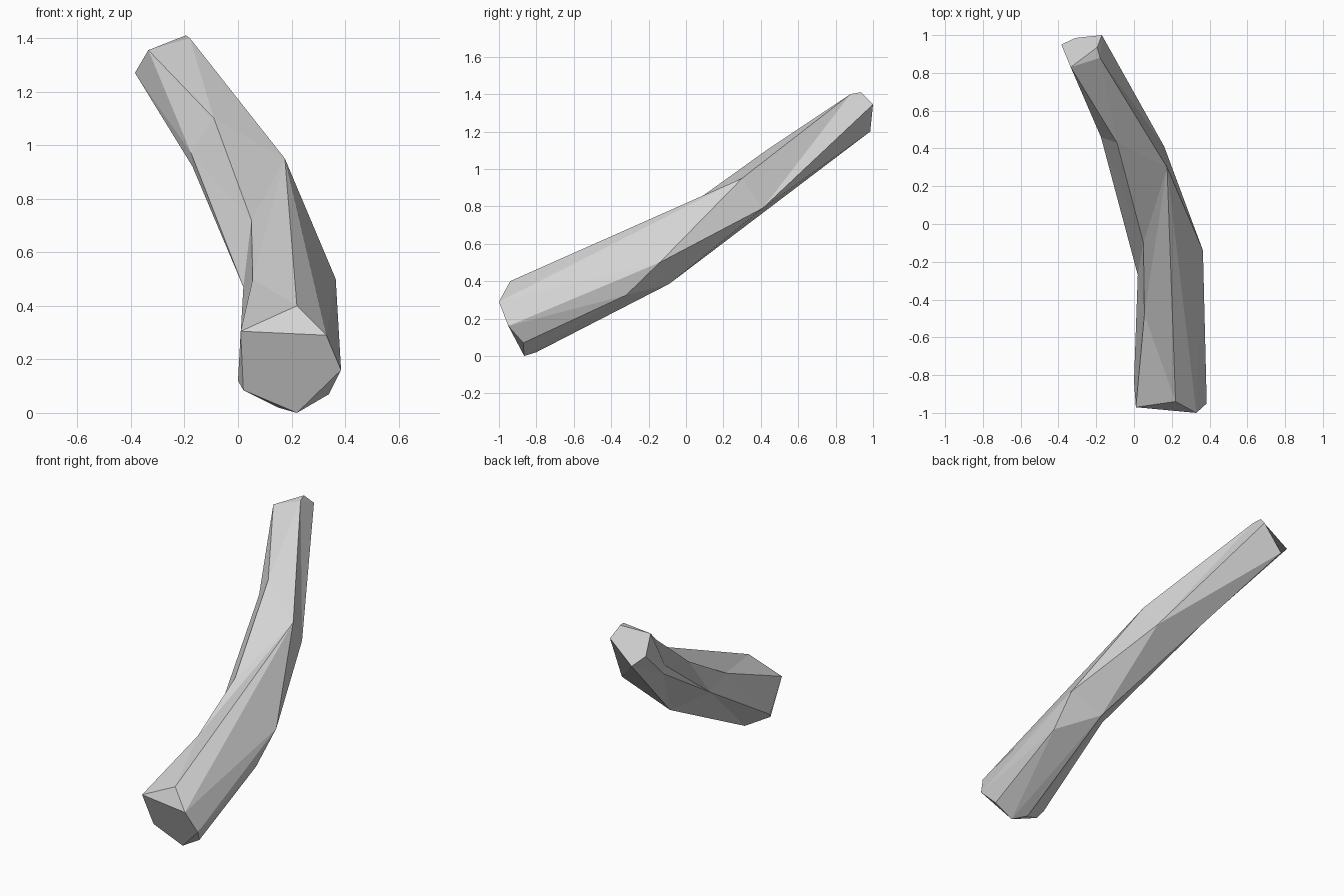
import bpy
import bmesh

cube = bpy.data.objects.get("Cube")
if cube:
    bpy.data.objects.remove(cube, do_unlink=True)

# Corner points of the faceted, bent stick
corners = {
    # thick front end
    "front_left": (.01, -.97, .305), "front_top": (.22, -.94, .40),
    "front_right": (.33, -1, .29), "front_side": (.385, -.95, .16),
    "front_low": (.34, -.87, .07), "front_base": (.22, -.865, 0),
    "front_under": (.15, -.8, .02), "front_chip": (.02, -.87, .085),
    "front_heel": (0, -.835, .12),
    # bend
    "dent": (.055, -.48, .5), "crest": (.05, -.1, .72),
    "shoulder": (-.09, .43, 1.1), "ridge": (.175, .3, .95),
    "elbow": (.365, -.14, .5), "flank": (.16, .41, .79),
    "knuckle": (.35, -.32, .325), "belly": (.174, -.09, .385),
    "hollow": (.02, -.27, .47), "waist": (-.175, .46, .97),
    "waist_low": (-.17, .47, .92),
    # thin raised back end
    "tip_left": (-.335, .83, 1.355), "tip_top": (-.195, .935, 1.41),
    "tip_bevel": (-.18, .88, 1.4), "tip_right": (-.17, 1, 1.345),
    "tip_low": (-.31, .985, 1.2), "tip_side": (-.385, .95, 1.27),
}

# Long edges from the front end to the back end, in order around the stick
rails = [r.split() for r in (
    "front_left dent crest shoulder tip_left",
    "front_top ridge tip_bevel tip_top",
    "front_right ridge tip_bevel tip_top",
    "front_side elbow flank tip_right",
    "front_low knuckle belly tip_low",
    "front_base belly tip_low",
    "front_under belly tip_low",
    "front_heel hollow waist_low tip_side",
    "front_heel hollow waist tip_side",
)]

# Facets closing the two ends
caps = [c.split() for c in (
    "front_left front_right front_side front_base front_chip",
    "front_left front_top front_right",
    "front_side front_low front_base",
    "front_base front_under front_chip",
    "front_under front_heel front_chip",
    "front_heel front_left front_chip",
    "tip_left tip_top tip_right tip_low tip_side",
)]

bm = bmesh.new()
verts = {name: bm.verts.new(co) for name, co in corners.items()}


def add_face(names):
    if len(set(names)) == len(names):
        loop = [verts[n] for n in names]
        if not bm.faces.get(loop):
            bm.faces.new(loop)


def span(a, b):
    return (verts[a].co - verts[b].co).length


def zip_rails(a, b):
    """Fill the strip between two rails, using the shorter diagonal."""
    i = j = 0
    while i < len(a) - 1 or j < len(b) - 1:
        step_a = j == len(b) - 1 or (
            i < len(a) - 1 and span(a[i + 1], b[j]) <= span(a[i], b[j + 1]))
        if step_a:
            add_face((a[i], b[j], a[i + 1]))
            i += 1
        else:
            add_face((a[i], b[j], b[j + 1]))
            j += 1


for k, rail in enumerate(rails):
    zip_rails(rail, rails[(k + 1) % len(rails)])
for cap in caps:
    add_face(cap)
bmesh.ops.recalc_face_normals(bm, faces=bm.faces)

mesh = bpy.data.meshes.new("bent_stick")
bm.to_mesh(mesh)
bm.free()

# Plain grey material
grey = bpy.data.materials.new("light_grey")
grey.use_nodes = True
colour = (.65, .65, .65, 1)
grey.diffuse_color = colour
grey.node_tree.nodes["Principled BSDF"].inputs["Base Color"].default_value = colour
mesh.materials.append(grey)

stick = bpy.data.objects.new("bent_stick", mesh)
bpy.context.collection.objects.link(stick)
